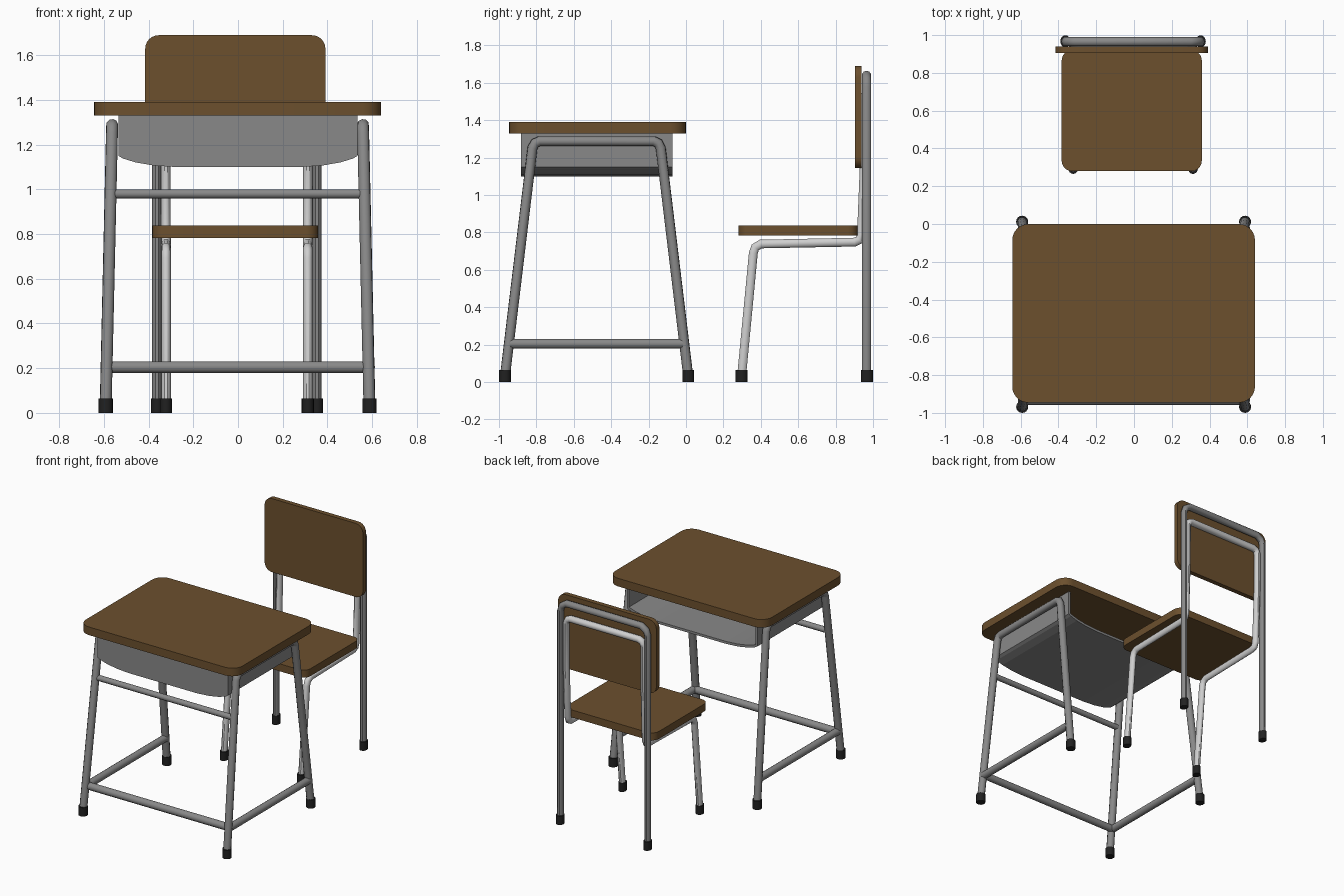
import bpy, bmesh, math
from mathutils import Vector

cube = bpy.data.objects.get("Cube")
if cube:
    bpy.data.objects.remove(cube, do_unlink=True)


def material(name, rgb, rough=0.6):
    m = bpy.data.materials.new(name)
    m.use_nodes = True
    m.diffuse_color = (*rgb, 1)
    b = m.node_tree.nodes["Principled BSDF"]
    b.inputs["Base Color"].default_value = (*rgb, 1)
    b.inputs["Roughness"].default_value = rough
    return m


WOOD = material("brown_wood", (0.15, 0.08, 0.027))
STEEL = material("grey_steel", (0.25, 0.25, 0.25))
LIGHT = material("light_steel", (0.62, 0.62, 0.62))
RUBBER = material("black_rubber", (0.015, 0.015, 0.015))


def add(name, mesh, mat, smooth=True):
    mesh.materials.clear()
    mesh.materials.append(mat)
    ob = bpy.data.objects.new(name, mesh)
    bpy.context.collection.objects.link(ob)
    if smooth:
        bpy.ops.object.select_all(action="DESELECT")
        ob.select_set(True)
        bpy.context.view_layer.objects.active = ob
        bpy.ops.object.shade_smooth_by_angle(angle=math.radians(40))
    return ob


def tube(name, points, radius, mat, squash=1.0):
    """Round pipe along a path; squash narrows its section in x."""
    cu = bpy.data.curves.new(name + "_path", "CURVE")
    cu.dimensions = "3D"
    cu.bevel_depth = radius
    cu.bevel_resolution = 3
    cu.use_fill_caps = True
    sp = cu.splines.new("POLY")
    sp.points.add(len(points) - 1)
    for p, (x, y, z) in zip(sp.points, points):
        p.co = (x / squash, y, z, 1)
    tmp = bpy.data.objects.new(name + "_tmp", cu)
    bpy.context.collection.objects.link(tmp)
    deps = bpy.context.evaluated_depsgraph_get()
    mesh = bpy.data.meshes.new_from_object(tmp.evaluated_get(deps))
    bpy.data.objects.remove(tmp, do_unlink=True)
    for v in mesh.vertices:
        v.co.x *= squash
    return add(name, mesh, mat)


def slab(name, center, width, length, thick, radius, upright=False):
    """Board with rounded corners, flat or standing."""
    bm = bmesh.new()
    verts = []
    steps = 6
    for k, (sx, sy) in enumerate([(1, 1), (-1, 1), (-1, -1), (1, -1)]):
        for i in range(steps + 1):
            a = math.pi / 2 * (k + i / steps)
            u = sx * (width / 2 - radius) + radius * math.cos(a)
            v = sy * (length / 2 - radius) + radius * math.sin(a)
            verts.append(bm.verts.new((u, v, -thick / 2)))
    face = bm.faces.new(verts)
    top = bmesh.ops.extrude_face_region(bm, geom=[face])["geom"]
    bmesh.ops.translate(bm, vec=(0, 0, thick),
                        verts=[g for g in top if isinstance(g, bmesh.types.BMVert)])
    bmesh.ops.recalc_face_normals(bm, faces=bm.faces)
    for v in bm.verts:
        x, y, z = v.co
        v.co = Vector(center) + (Vector((x, z, y)) if upright else v.co)
    bmesh.ops.recalc_face_normals(bm, faces=bm.faces)
    mesh = bpy.data.meshes.new(name)
    bm.to_mesh(mesh)
    bm.free()
    return add(name, mesh, WOOD)


def foot(name, x, y, rx):
    bm = bmesh.new()
    bmesh.ops.create_cone(bm, cap_ends=True, segments=16, radius1=0.032,
                          radius2=0.032, depth=0.065)
    for v in bm.verts:
        v.co = (x + v.co.x * rx / 0.032, y + v.co.y, v.co.z + 0.0325)
    mesh = bpy.data.meshes.new(name)
    bm.to_mesh(mesh)
    bm.free()
    return add(name, mesh, RUBBER)


# Desk: top, splayed side frames, bars
MID = -0.478
slab("desk_top", (-0.002, -0.473, 1.36), 1.285, 0.945, 0.06, 0.085)
for side, s in (("left", 1), ("right", -1)):
    half = [(0.59, 0.49, 0.03), (0.562, 0.343, 1.25), (0.561, 0.33, 1.277),
            (0.561, 0.305, 1.288)]
    path = [(s * x - 0.002, MID - y, z) for x, y, z in half]
    path += [(s * x - 0.002, MID + y, z) for x, y, z in reversed(half)]
    tube(f"desk_{side}_frame", path, 0.027, STEEL)
    tube(f"desk_{side}_low_bar", [(s * 0.586, -0.94, 0.205), (s * 0.586, -0.015, 0.205)],
         0.027, STEEL)
    for end, e in (("front", -1), ("back", 1)):
        foot(f"desk_{end}_{side}_foot", s * 0.59 - 0.002, MID + e * 0.49, 0.032)
tube("desk_front_low_bar", [(-0.586, -0.932, 0.205), (0.586, -0.932, 0.205)], 0.027, STEEL)
tube("desk_front_high_bar", [(-0.57, -0.85, 0.98), (0.57, -0.85, 0.98)], 0.021, STEEL)

# Book tray: bowed trough with a closed front, open to the sitter and at the top
bm = bmesh.new()
half = [(0.535, 1.33), (0.535, 1.15), (0.515, 1.138), (0.46, 1.121), (0.38, 1.107), (0.28, 1.1)]
profile = half + [(-x, z) for x, z in reversed(half)]
front = [bm.verts.new((x, -0.883, z)) for x, z in profile]
back = [bm.verts.new((x, -0.073, z)) for x, z in profile]
for i in range(len(profile) - 1):
    bm.faces.new((front[i], front[i + 1], back[i + 1], back[i]))
bm.faces.new(front)
bmesh.ops.recalc_face_normals(bm, faces=bm.faces)
outer = max(bm.faces, key=lambda f: len(f.verts))
if outer.normal.y > 0:
    bmesh.ops.reverse_faces(bm, faces=bm.faces)
mesh = bpy.data.meshes.new("book_tray")
bm.to_mesh(mesh)
bm.free()
tray = add("book_tray", mesh, STEEL, smooth=False)
wall = tray.modifiers.new("wall", "SOLIDIFY")
wall.thickness = 0.018
wall.offset = -1

# Chair: boards
CX = -0.005
slab("chair_seat", (-0.012, 0.6, 0.81), 0.742, 0.64, 0.055, 0.055)
slab("chair_backrest", (-0.012, 0.922, 1.417), 0.806, 0.545, 0.035, 0.06, upright=True)

# Chair: outer back hoop
hoop = [(0.358, 0.965, 0.03), (0.358, 0.965, 1.575), (0.345, 0.965, 1.615), (0.305, 0.965, 1.64)]
tube("chair_back_hoop", [(CX + x, y, z) for x, y, z in hoop]
     + [(CX - x, y, z) for x, y, z in reversed(hoop)], 0.025, STEEL, 0.85)

# Chair: inner pipe running front legs, seat rails and back support
pipe = [(0.317, 0.297, 0.03), (0.317, 0.36, 0.69), (0.317, 0.37, 0.72), (0.317, 0.4, 0.738),
        (0.317, 0.9, 0.748), (0.317, 0.927, 0.76), (0.317, 0.938, 0.79), (0.318, 0.955, 1.2),
        (0.318, 0.957, 1.49), (0.305, 0.957, 1.52), (0.28, 0.957, 1.53)]
tube("chair_inner_pipe", [(CX + x, y, z) for x, y, z in pipe]
     + [(CX - x, y, z) for x, y, z in reversed(pipe)], 0.025, LIGHT, 0.85)
for side, s in (("left", 1), ("right", -1)):
    foot(f"chair_back_{side}_foot", CX + s * 0.358, 0.967, 0.027)
    foot(f"chair_front_{side}_foot", CX + s * 0.317, 0.297, 0.027)
